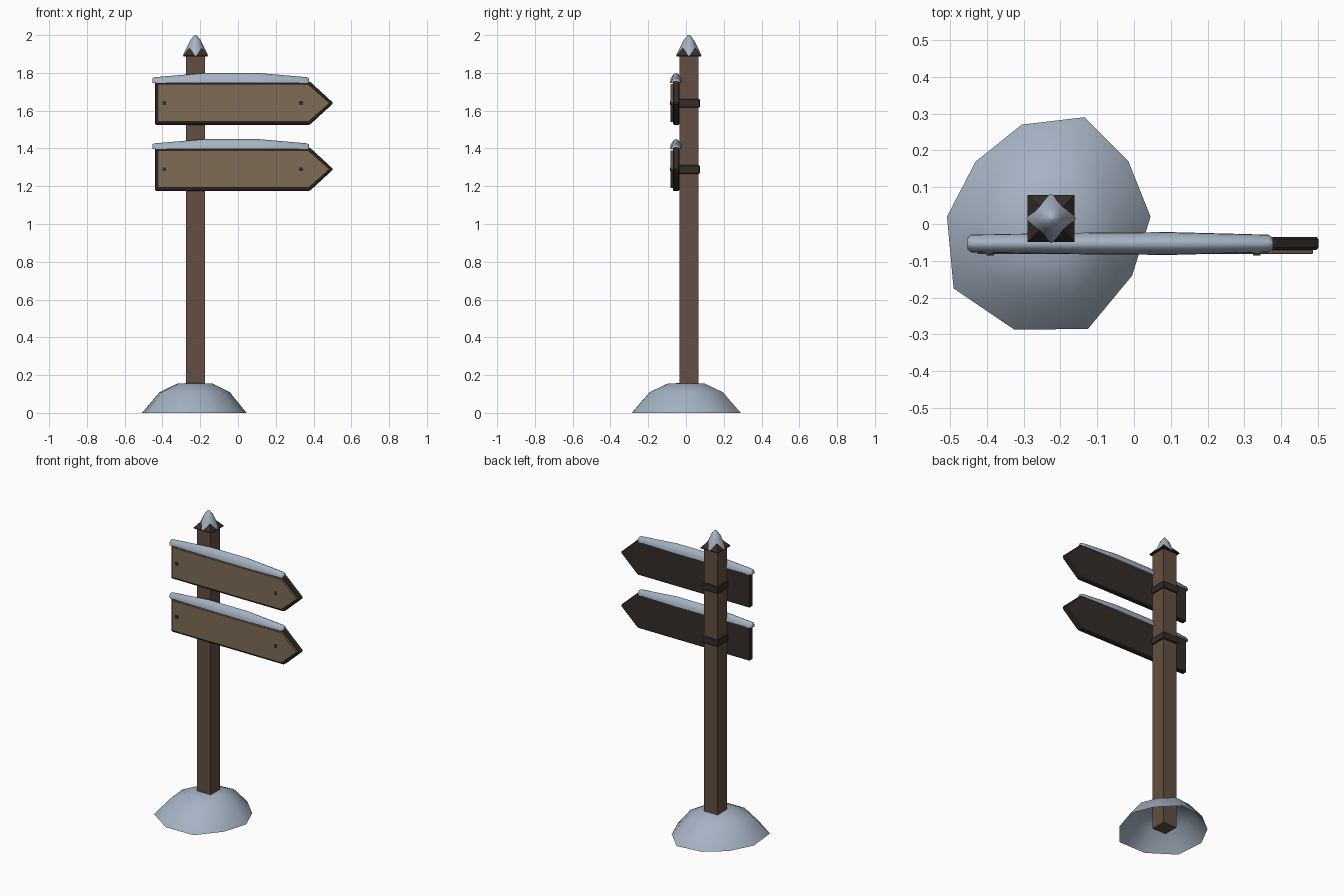
import bpy, math

if "Cube" in bpy.data.objects:
    bpy.data.objects.remove(bpy.data.objects["Cube"])

def material(name, rgb):
    m = bpy.data.materials.new(name)
    m.diffuse_color = (*rgb, 1)
    m.use_nodes = True
    m.node_tree.nodes["Principled BSDF"].inputs["Base Color"].default_value = m.diffuse_color
    return m

WOOD = material("post_wood", (0.125, 0.078, 0.052))
PLANK = material("plank_wood", (0.21, 0.15, 0.092))
DARK = material("dark_wood", (0.035, 0.026, 0.022))
SNOW = material("snow", (0.38, 0.45, 0.55))
PX, PY = -0.225, 0.015          # post axis

def make(name, verts, faces, mat, bevel=0, smooth=False):
    me = bpy.data.meshes.new(name)
    me.from_pydata(verts, [], faces)
    me.materials.append(mat)
    ob = bpy.data.objects.new(name, me)
    bpy.context.collection.objects.link(ob)
    if smooth:
        me.polygons.foreach_set("use_smooth", [True] * len(me.polygons))
    if bevel:
        b = ob.modifiers.new("bevel", 'BEVEL')
        b.width, b.segments = bevel, 1
    return ob

def loft(name, rings, mat, first=True, last=True, **kw):
    """Skin equal-length rings (counter-clockwise seen from the last ring)."""
    n = len(rings[0])
    verts = [v for r in rings for v in r]
    faces = [(k*n + i, k*n + (i+1) % n, (k+1)*n + (i+1) % n, (k+1)*n + i)
             for k in range(len(rings) - 1) for i in range(n)]
    if first:
        faces.append(tuple(reversed(range(n))))
    if last:
        faces.append(tuple(range(len(verts) - n, len(verts))))
    return make(name, verts, faces, mat, **kw)

def square(h, z, cx=PX, cy=PY):
    return [(cx-h, cy-h, z), (cx+h, cy-h, z), (cx+h, cy+h, z), (cx-h, cy+h, z)]

def box(name, x0, x1, y0, y1, z0, z1, mat, bevel=0):
    rings = [[(x0, y0, z), (x1, y0, z), (x1, y1, z), (x0, y1, z)] for z in (z0, z1)]
    return loft(name, rings, mat, bevel=bevel)

def arrow(name, cz, x0, x1, tip, h, y_back, y_front, mat, bevel):
    prof = [(x0, -h), (x1, -h), (tip, 0), (x1, h), (x0, h)]
    rings = [[(x, y, cz + z) for x, z in prof] for y in (y_back, y_front)]
    return loft(name, rings, mat, bevel=bevel)

# post
loft("post", [square(0.05, 0), square(0.05, 1.9)], WOOD)

# snow mound at the foot, open underneath
rim = [(0.045, 0.02), (-0.015, 0.17), (-0.135, 0.29), (-0.305, 0.27), (-0.43, 0.17),
       (-0.508, 0.02), (-0.49, -0.175), (-0.325, -0.287), (-0.125, -0.285), (-0.005, -0.14)]
rings = [[(PX + (x - PX)*s, y*s, z) for x, y in rim]
         for s, z in ((1, 0), (0.67, 0.11), (0.34, 0.155), (0.1, 0.158))]
loft("snow_mound", rings, SNOW, first=False, smooth=True)

# flared cap with a star-shaped snow dome
loft("post_cap", [square(0.064, 1.888), square(0.064, 1.893), square(0.012, 1.955)], DARK)
dome = []
for r, z, notch in ((0.067, 1.893, 0.86), (0.048, 1.932, 0.93), (0.028, 1.972, 1), (0.006, 2.0, 1)):
    dome.append([(PX + r*(notch if i % 2 else 1)*math.cos(i*math.pi/4),
                  PY + r*(notch if i % 2 else 1)*math.sin(i*math.pi/4), z) for i in range(8)])
loft("cap_snow", dome, SNOW, smooth=True)

# two sign boards
for label, cz in (("upper", 1.64), ("lower", 1.29)):
    arrow(label + "_sign_back", cz, -0.44, 0.38, 0.505, 0.115, -0.035, -0.07, DARK, 0.006)
    arrow(label + "_sign_face", cz, -0.425, 0.373, 0.487, 0.1, -0.065, -0.082, PLANK, 0.002)
    # nails
    for x in (-0.39, 0.333):
        box(label + "_nail", x-0.01, x+0.01, -0.085, -0.075, cz-0.01, cz+0.01, DARK)
    # strap around the post
    box(label + "_strap", PX-0.058, PX+0.058, -0.04, 0.073, cz-0.024, cz+0.022, DARK, 0.004)
    # snow ridge along the top edge
    section = [(-1, 0), (-0.95, 0.4), (-0.45, 0.85), (0, 1), (0.45, 0.85), (0.95, 0.4), (1, 0)]
    ridge = []
    for x, half, top in ((-0.452, 0.016, 0.132), (-0.442, 0.024, 0.137), (-0.17, 0.029, 0.16),
                         (0.1, 0.031, 0.16), (0.365, 0.024, 0.137), (0.377, 0.016, 0.13)):
        z0 = 0.106
        ridge.append([(x, -0.053 - s*half, cz + z0 + t*(top - z0)) for s, t in reversed(section)])
    loft(label + "_sign_snow", [list(reversed(r)) for r in ridge], SNOW, smooth=True)

# consistent outward normals on closed parts, crisp edges on smooth ones
import bmesh
for ob in bpy.context.collection.objects:
    bm = bmesh.new()
    bm.from_mesh(ob.data)
    bmesh.ops.recalc_face_normals(bm, faces=bm.faces)
    if "snow" in ob.name:
        for e in bm.edges:
            if len(e.link_faces) == 2 and e.calc_face_angle(0) > math.radians(60):
                e.smooth = False
    bm.to_mesh(ob.data)
    bm.free()
